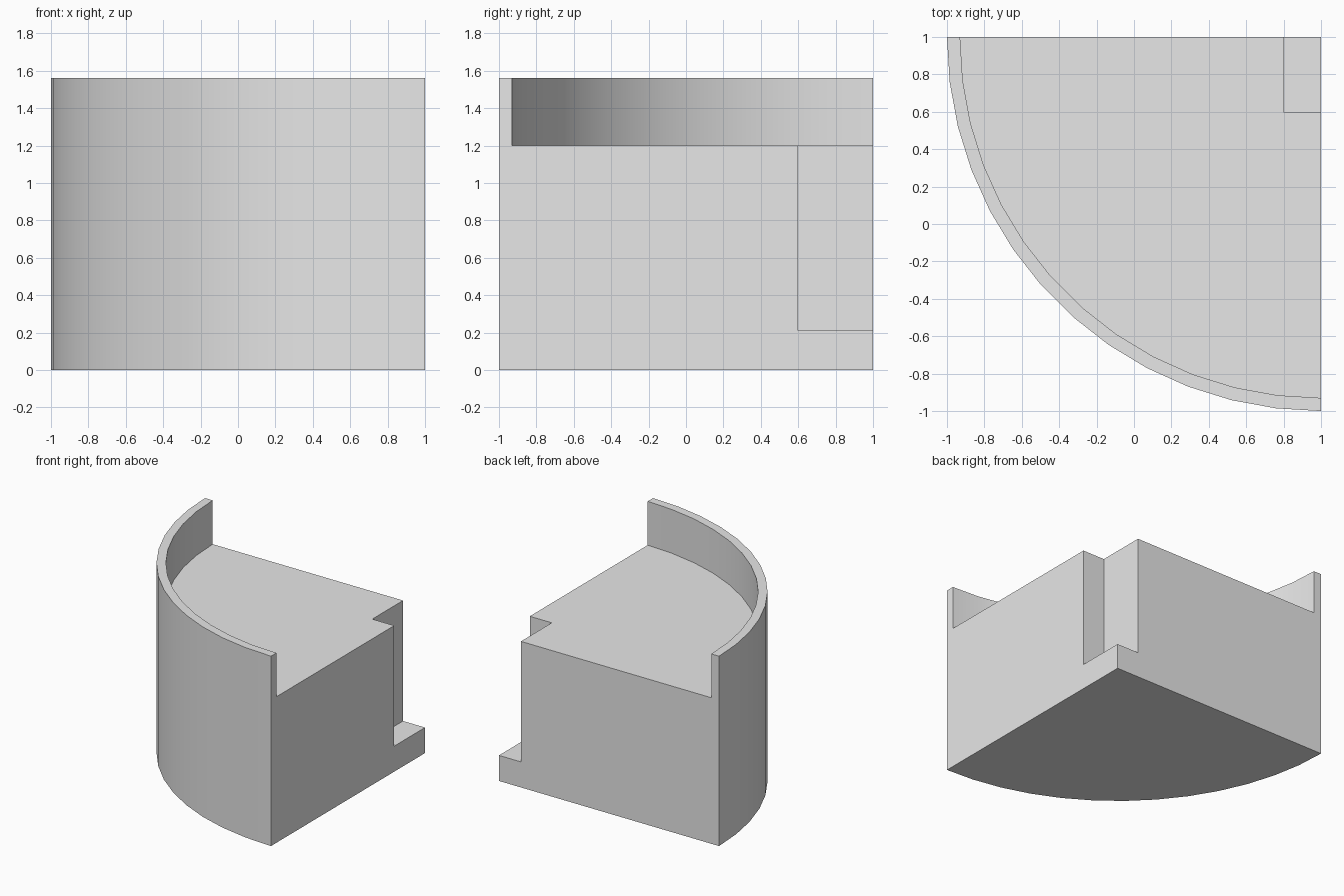
import bpy
import bmesh
from math import sin, cos, pi, radians

default = bpy.data.objects.get("Cube")
if default:
    bpy.data.objects.remove(default, do_unlink=True)

OUTER, INNER, SEGMENTS = 2.0, 1.93, 13
HEIGHT, FLOOR, LEDGE = 1.56, 1.2, 0.21
OVER = 0.2  # how far cutters reach past the body

grey = bpy.data.materials.new("light_grey")
grey.use_nodes = True
grey.diffuse_color = (0.8, 0.8, 0.8, 1)
grey.node_tree.nodes["Principled BSDF"].inputs["Base Color"].default_value = grey.diffuse_color


def arc(radius):
    """Quarter arc around the back left corner (1, 1)."""
    steps = [i * pi / 2 / SEGMENTS for i in range(SEGMENTS + 1)]
    return [(1 - radius * cos(a), 1 - radius * sin(a)) for a in steps]


def prism(name, outline, low, high):
    """Extrude a flat outline from low to high."""
    bm = bmesh.new()
    base = bm.faces.new([bm.verts.new((x, y, low)) for x, y in outline])
    top = bmesh.ops.extrude_face_region(bm, geom=[base], use_keep_orig=True)["geom"]
    verts = [v for v in top if isinstance(v, bmesh.types.BMVert)]
    bmesh.ops.translate(bm, verts=verts, vec=(0, 0, high - low))
    bmesh.ops.recalc_face_normals(bm, faces=bm.faces)
    mesh = bpy.data.meshes.new(name)
    bm.to_mesh(mesh)
    bm.free()
    mesh.materials.append(grey)
    obj = bpy.data.objects.new(name, mesh)
    bpy.context.collection.objects.link(obj)
    return obj


# Solid quarter drum
body = prism("quarter_drum_body", arc(OUTER) + [(1, 1)], 0, HEIGHT)

# Recess that leaves the thin curved rim standing above the floor
far = 1 + OVER
recess = prism("rim_recess_cutter",
               [(1 - INNER, far)] + arc(INNER) + [(far, 1 - INNER), (far, far)],
               FLOOR, HEIGHT + OVER)

# Square corner notch above the low ledge
notch = prism("corner_notch_cutter",
              [(0.8, 0.6), (far, 0.6), (far, far), (0.8, far)],
              LEDGE, HEIGHT + OVER)

bpy.ops.object.select_all(action='DESELECT')
bpy.context.view_layer.objects.active = body
body.select_set(True)
for cutter in (recess, notch):
    cutter.hide_render = True
    cut = body.modifiers.new(cutter.name, 'BOOLEAN')
    cut.operation = 'DIFFERENCE'
    cut.solver = 'EXACT'
    cut.object = cutter
    bpy.ops.object.modifier_apply(modifier=cut.name)
    bpy.data.objects.remove(cutter, do_unlink=True)

bpy.ops.object.shade_smooth_by_angle(angle=radians(30))
